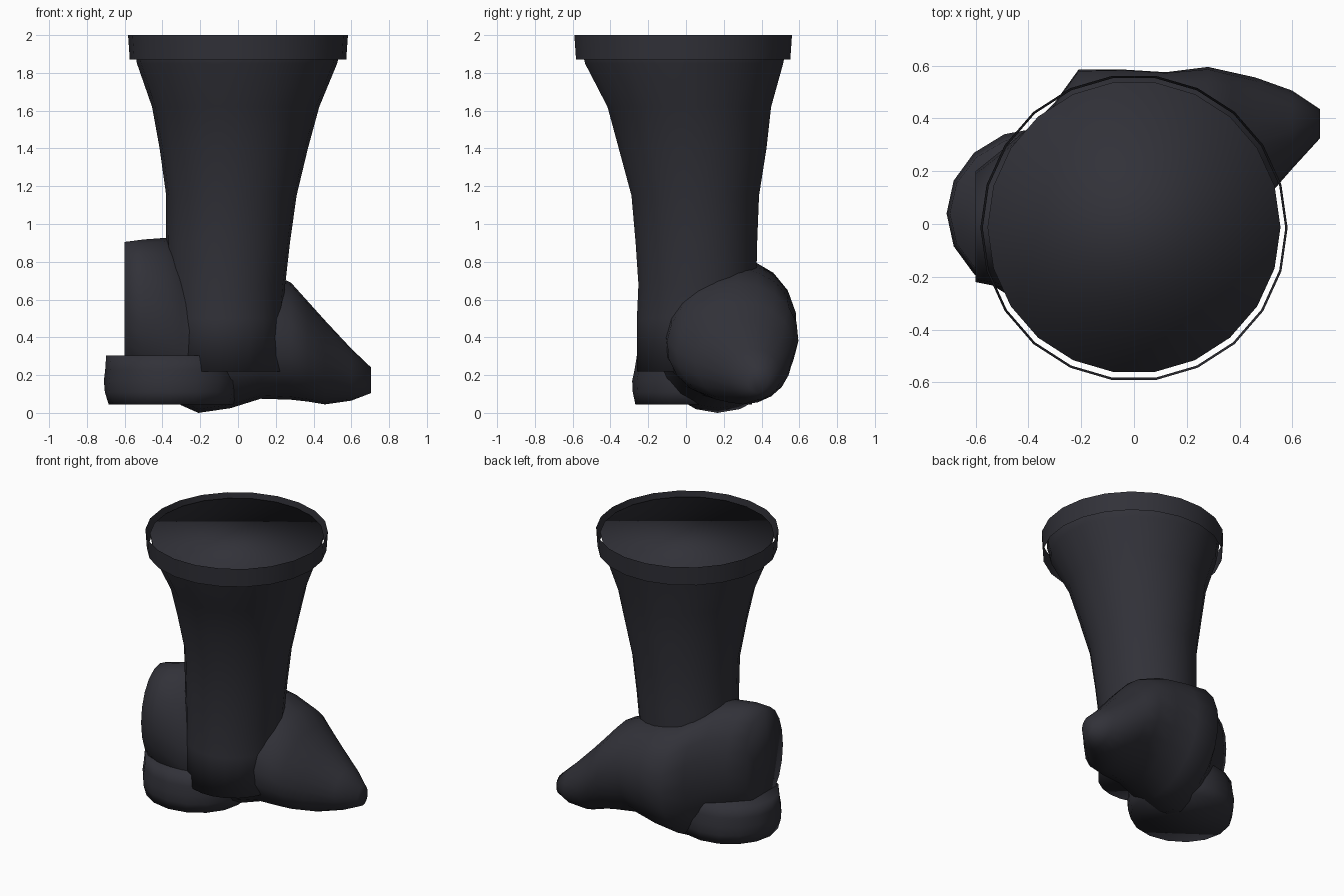
import bpy, bmesh, math

mat = bpy.data.materials.new("charcoal")
mat.diffuse_color = (0.031, 0.031, 0.040, 1)


def loft(name, rings, caps=True):
    """Skin a list of point rings, optionally capping both ends; smooth all over."""
    bm = bmesh.new()
    vs = [[bm.verts.new(p) for p in ring] for ring in rings]
    n = len(vs[0])
    for a, b in zip(vs, vs[1:]):
        for i in range(n):
            j = (i + 1) % n
            bm.faces.new((a[i], a[j], b[j], b[i]))
    if caps:
        bm.faces.new(vs[0])
        bm.faces.new(vs[-1])
    bmesh.ops.recalc_face_normals(bm, faces=bm.faces)
    for f in bm.faces:
        f.smooth = True
    me = bpy.data.meshes.new(name)
    bm.to_mesh(me)
    bm.free()
    me.materials.append(mat)
    ob = bpy.data.objects.new(name, me)
    bpy.context.collection.objects.link(ob)
    return ob


def level(cx, cy, rx, ry, z, n):
    """Horizontal ellipse."""
    return [(cx + rx * math.cos(2 * math.pi * i / n),
             cy + ry * math.sin(2 * math.pi * i / n), z) for i in range(n)]


def section(x, y0, y1, z0, z1, lean, n=20):
    """Upright ellipse across x, its top leaning towards +y."""
    pts = []
    for i in range(n):
        a = 2 * math.pi * i / n
        dz = (z1 - z0) / 2 * math.sin(a)
        y = (y0 + y1) / 2 + (y1 - y0) / 2 * math.cos(a) + lean * dz
        pts.append((x, y, (z0 + z1) / 2 + dz))
    return pts


# Flared shaft with a flat top: z, x min, x max, y min, y max
shaft = [
    (0.22, -0.37, 0.245, -0.262, 0.36),
    (0.50, -0.37, 0.235, -0.263, 0.37),
    (0.68, -0.38, 0.25, -0.255, 0.375),
    (0.90, -0.38, 0.275, -0.27, 0.38),
    (1.15, -0.38, 0.31, -0.292, 0.39),
    (1.40, -0.415, 0.37, -0.36, 0.43),
    (1.62, -0.455, 0.43, -0.42, 0.455),
    (1.85, -0.535, 0.525, -0.54, 0.52),
    (1.97, -0.555, 0.555, -0.566, 0.542),
]
loft("shaft", [level((a + b) / 2, (c + d) / 2, (b - a) / 2, (d - c) / 2, z, 22)
               for z, a, b, c, d in shaft])

# Thin open band around the top
loft("top_band", [level(0, -0.015, r, r, z, 22) for r, z in ((0.573, 1.87), (0.582, 2.0))],
     caps=False)

# Foot from flat heel end to pointed toe: x, y min, y max, z min, z max, lean
foot = [
    (-0.60, -0.22, 0.20, 0.24, 0.915, 0.0),
    (-0.50, -0.24, 0.28, 0.17, 0.928, 0.0),
    (-0.38, -0.235, 0.38, 0.10, 0.937, 0.03),
    (-0.30, -0.21, 0.46, 0.05, 0.89, 0.06),
    (-0.21, -0.17, 0.585, 0.01, 0.83, 0.10),
    (-0.04, -0.14, 0.585, 0.035, 0.80, 0.13),
    (0.12, -0.11, 0.575, 0.085, 0.77, 0.13),
    (0.28, -0.10, 0.595, 0.08, 0.70, 0.08),
    (0.37, -0.05, 0.575, 0.07, 0.60, 0.05),
    (0.46, 0.05, 0.555, 0.055, 0.50, 0.0),
    (0.60, 0.21, 0.505, 0.075, 0.35, 0.0),
    (0.705, 0.325, 0.435, 0.115, 0.25, 0.0),
]
foot_ob = loft("foot", [section(*s) for s in foot])

# Low round heel block, narrowing a little towards the top
loft("heel", [level(-0.355, 0.04, rx, ry, z, 16) for rx, ry, z in
              ((0.330, 0.308, 0.045), (0.350, 0.322, 0.11), (0.355, 0.325, 0.17),
               (0.348, 0.312, 0.23), (0.343, 0.300, 0.305))])

# Rest the lowest point on the ground
foot_ob.location.z -= min(v.co.z for v in foot_ob.data.vertices)
